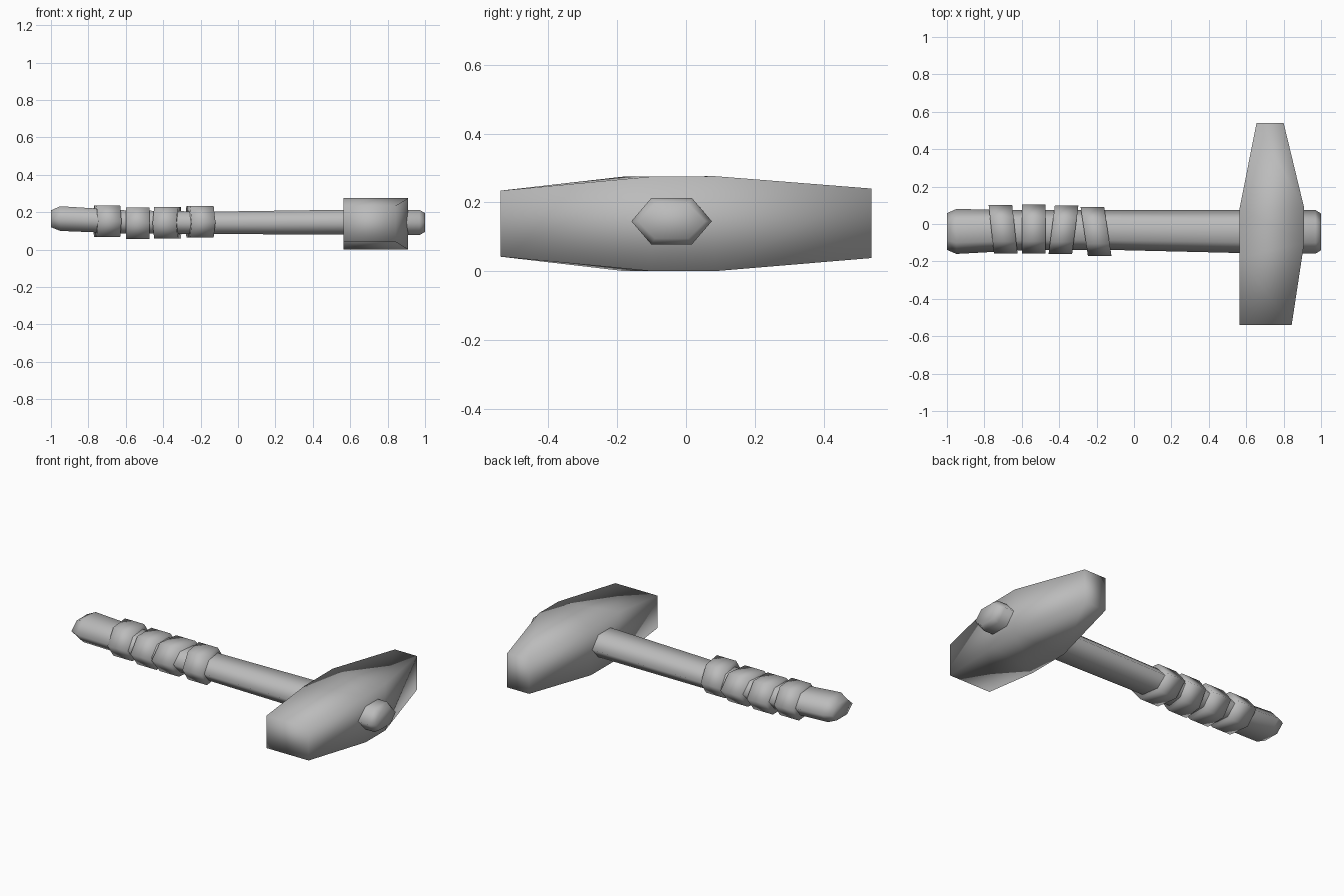
import bpy, bmesh, math

cube = bpy.data.objects.get("Cube")
if cube:
    bpy.data.objects.remove(cube, do_unlink=True)

grey = bpy.data.materials.new("plain_grey")
grey.use_nodes = True
grey.diffuse_color = (0.5, 0.5, 0.5, 1)
grey.node_tree.nodes["Principled BSDF"].inputs["Base Color"].default_value = (0.5, 0.5, 0.5, 1)


def loft(name, rings):
    """Skin a closed solid through rings of equal point count."""
    bm = bmesh.new()
    loops = [[bm.verts.new(p) for p in ring] for ring in rings]
    n = len(loops[0])
    for a, b in zip(loops, loops[1:]):
        for i in range(n):
            j = (i + 1) % n
            bm.faces.new((a[i], a[j], b[j], b[i]))
    bm.faces.new(loops[0])
    bm.faces.new(loops[-1])
    bmesh.ops.recalc_face_normals(bm, faces=bm.faces)
    for f in bm.faces:
        f.smooth = True
    mesh = bpy.data.meshes.new(name)
    bm.to_mesh(mesh)
    bm.free()
    mesh.materials.append(grey)
    obj = bpy.data.objects.new(name, mesh)
    bpy.context.collection.objects.link(obj)
    return obj


def hexagon(x, yc, zc, half_w, half_h, slope=0):
    """Flattened hexagon across the shaft; slope leans it in plan."""
    pts = []
    for k in range(6):
        a = math.radians(60 * k)
        dy = half_w * math.cos(a)
        dz = half_h * math.sin(a) / math.sin(math.radians(60))
        pts.append((x - slope * dy, yc + dy, zc + dz))
    return pts


# Shaft with chamfered ends
loft("handle", [hexagon(*r) for r in [
    (-1.0, -0.04, 0.165, 0.098, 0.045),
    (-0.95, -0.04, 0.166, 0.12, 0.066),
    (-0.6, -0.033, 0.148, 0.108, 0.062),
    (-0.15, -0.032, 0.143, 0.106, 0.06),
    (0.56, -0.04, 0.147, 0.115, 0.066),
    (0.97, -0.042, 0.145, 0.117, 0.068),
    (1.0, -0.042, 0.145, 0.098, 0.05)]])

# Leaning grip wraps: centre x, centre y, centre z, slope
wraps = [(-0.70, -0.028, 0.152, 0.11), (-0.535, -0.027, 0.142, 0),
         (-0.377, -0.03, 0.143, -0.13), (-0.203, -0.04, 0.148, 0.15)]
for i, (x, y, z, slope) in enumerate(wraps):
    loft(f"grip_wrap_{i + 1}",
         [hexagon(x + s * 0.063, y, z, 0.13, 0.084, slope) for s in (-1, 1)])


# Head: rectangular sections, wide in the middle and narrower at both ends
def section(x0, x1, y_left, y_right, z0, z1):
    return [(x0, y_left, z0), (x1, y_right, z0), (x1, y_right, z1), (x0, y_left, z1)]


loft("hammer_head", [
    section(0.565, 0.843, -0.54, -0.54, 0.042, 0.234),
    section(0.565, 0.91, -0.18, -0.10, 0.0, 0.275),
    section(0.565, 0.91, 0.085, 0.085, 0.0, 0.276),
    section(0.655, 0.80, 0.54, 0.54, 0.038, 0.24)])
